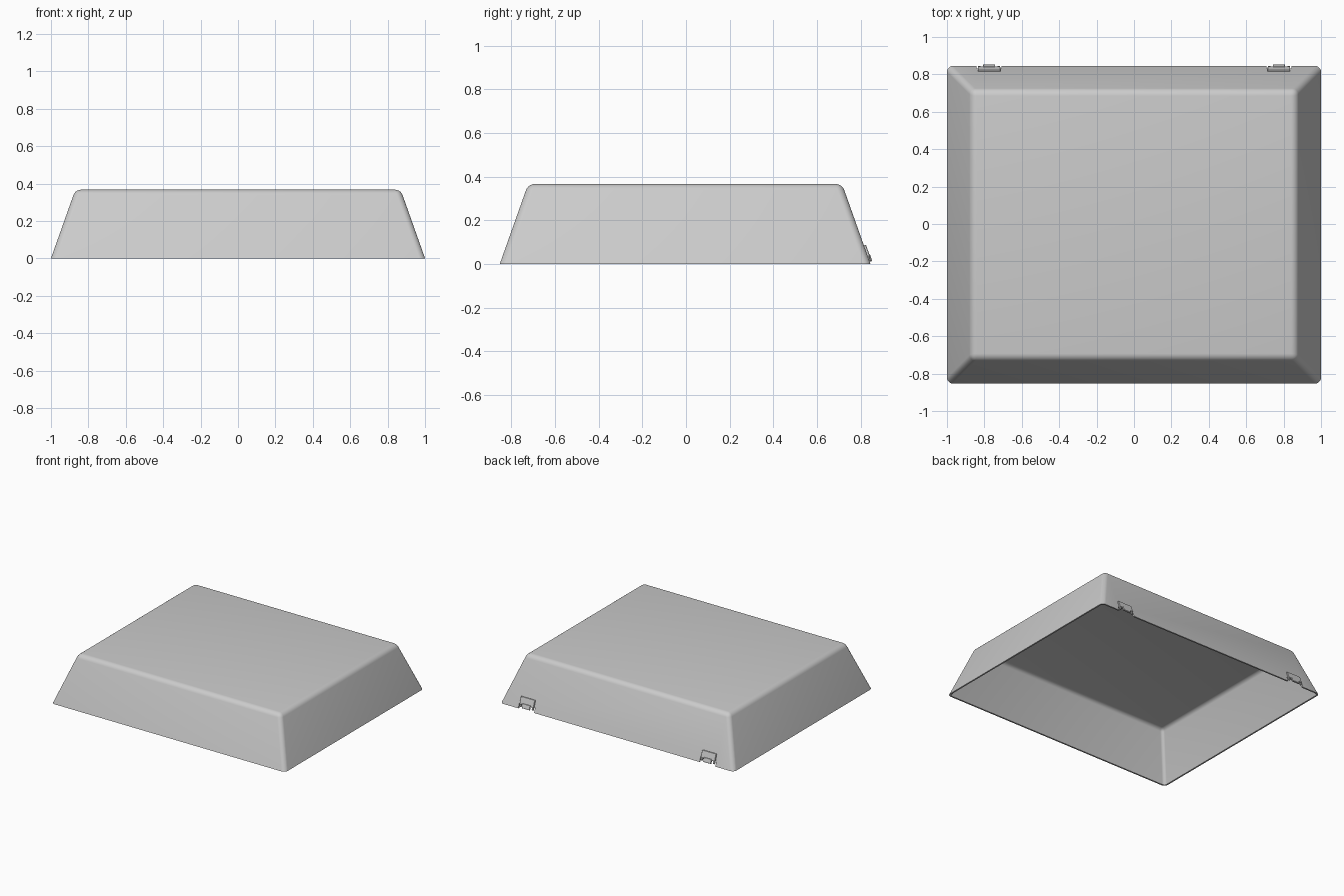
import bpy, bmesh, math
from mathutils import Matrix, Vector

if "Cube" in bpy.data.objects:
    bpy.data.objects.remove(bpy.data.objects["Cube"], do_unlink=True)

HEIGHT = 0.367
SLOPE = 0.355            # inward run of every wall per unit of height
HALF_X, HALF_Y = 1.0, 0.849
SHIFT_Y = -0.004         # the clips take up the last bit at the back
BELOW = 0.05             # extra depth, trimmed flat afterwards

grey = bpy.data.materials.new("light grey")
grey.use_nodes = True
grey.diffuse_color = (0.6, 0.6, 0.6, 1)
grey.node_tree.nodes["Principled BSDF"].inputs["Base Color"].default_value = (0.6, 0.6, 0.6, 1)


def add_object(name, bm):
    mesh = bpy.data.meshes.new(name)
    bm.to_mesh(mesh)
    bm.free()
    mesh.materials.append(grey)
    obj = bpy.data.objects.new(name, mesh)
    bpy.context.collection.objects.link(obj)
    return obj


def add_box(bm, centre, size, turn=0.0):
    matrix = (Matrix.Translation(centre) @ Matrix.Rotation(turn, 4, 'X')
              @ Matrix.Diagonal((*size, 1)))
    return bmesh.ops.create_cube(bm, size=1, matrix=matrix)["verts"]


def activate(obj):
    bpy.ops.object.select_all(action='DESELECT')
    obj.select_set(True)
    bpy.context.view_layer.objects.active = obj


# Tapered shell with rounded corners, open underneath
bm = bmesh.new()
for v in bmesh.ops.create_cube(bm, size=2)["verts"]:
    z = HEIGHT if v.co.z > 0 else -BELOW
    v.co = Vector((v.co.x * (HALF_X - SLOPE * z),
                   v.co.y * (HALF_Y - SLOPE * z) + SHIFT_Y, z))
rounded = [e for e in bm.edges if max(v.co.z for v in e.verts) > 0]
bmesh.ops.bevel(bm, geom=rounded, offset=0.03, segments=5, profile=0.5, affect='EDGES')
bm.normal_update()
floor = [f for f in bm.faces if f.normal.z < -0.9]
bmesh.ops.delete(bm, geom=floor, context='FACES')
shell = add_object("tray_shell", bm)
wall = shell.modifiers.new("wall", 'SOLIDIFY')
wall.thickness = 0.011
wall.offset = -1
wall.use_even_offset = True

# Cutters: flat rim and two notches in the back rim
cutters = []
for name, centre, size in (
        ("rim_cutter", (0, 0, -0.2), (3, 3, 0.4)),
        ("left_notch_cutter", (0.775, HALF_Y, 0), (0.135, 0.12, 0.075)),
        ("right_notch_cutter", (-0.775, HALF_Y, 0), (0.135, 0.12, 0.075))):
    bm = bmesh.new()
    add_box(bm, centre, size)
    cutter = add_object(name, bm)
    cutter.hide_render = True
    cutters.append(cutter)
    cut = shell.modifiers.new(name, 'BOOLEAN')
    cut.operation = 'DIFFERENCE'
    cut.solver = 'EXACT'
    cut.object = cutter
activate(shell)
for name in [m.name for m in shell.modifiers]:
    bpy.ops.object.modifier_apply(modifier=name)
for cutter in cutters:
    bpy.data.objects.remove(cutter, do_unlink=True)
bpy.ops.object.shade_smooth_by_angle(angle=math.radians(35))

# Hinge clips lying on the sloping back wall
lean = math.atan(SLOPE)


def on_wall(x, z, out):
    return Vector((x, HALF_Y + SHIFT_Y - SLOPE * z + out, z))


for side, x in (("left", 0.775), ("right", -0.775)):
    bm = bmesh.new()
    add_box(bm, on_wall(x, 0.06, 0.003), (0.12, 0.014, 0.056), lean)
    add_box(bm, on_wall(x, 0.028, 0.007), (0.065, 0.012, 0.034), lean)
    for end in (-0.052, 0.052):
        add_box(bm, on_wall(x + end, 0.028, 0.0), (0.014, 0.012, 0.03), lean)
    clip = add_object(side + "_hinge_clip", bm)
    soften = clip.modifiers.new("soften", 'BEVEL')
    soften.width = 0.002
    soften.segments = 1
